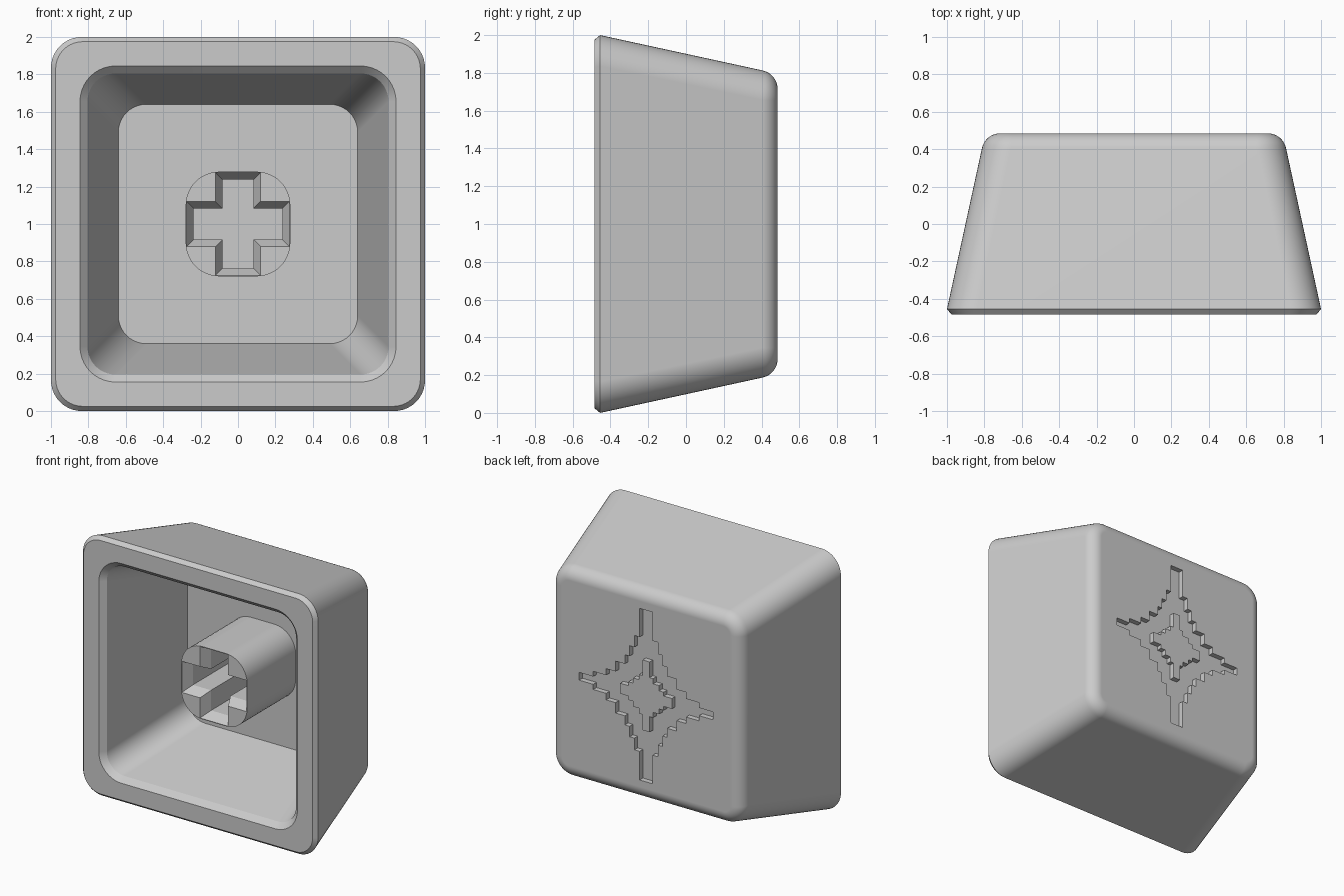
import bpy, bmesh, math

cube = bpy.data.objects.get("Cube")
if cube:
    bpy.data.objects.remove(cube, do_unlink=True)

grey = bpy.data.materials.new("light_grey_plastic")
grey.use_nodes = True
grey.diffuse_color = (0.6, 0.6, 0.6, 1)
grey.node_tree.nodes["Principled BSDF"].inputs["Base Color"].default_value = (0.6, 0.6, 0.6, 1)

MID = 1.0      # height of the cap's axis
BACK = 0.485   # the typing surface


def rounded_square(half, radius, steps=10):
    """Outline of a square with rounded corners."""
    points = []
    for quarter in range(4):
        turn = quarter * math.pi / 2
        cx = math.copysign(half - radius, math.cos(turn + math.pi / 4))
        cz = math.copysign(half - radius, math.sin(turn + math.pi / 4))
        for i in range(steps + 1):
            a = turn + i / steps * math.pi / 2
            points.append((cx + radius * math.cos(a), cz + radius * math.sin(a)))
    return points


def stepped_star(stairs):
    """Four-way symmetric outline from (half width, half height) stairs."""
    quarter, previous = [], 0
    for width, height in stairs:
        if previous:
            quarter.append((previous, height))
        quarter.append((width, height))
        previous = width
    flip = quarter[::-1]
    return (flip + [(-x, z) for x, z in quarter]
            + [(-x, -z) for x, z in flip] + [(x, -z) for x, z in quarter])


def loft(name, rings):
    """Closed solid through (y, outline) rings."""
    bm = bmesh.new()
    loops = [[bm.verts.new((x, y, MID + z)) for x, z in outline] for y, outline in rings]
    for a, b in zip(loops, loops[1:]):
        for i in range(len(a)):
            j = (i + 1) % len(a)
            bm.faces.new((a[i], a[j], b[j], b[i]))
    bm.faces.new(loops[0])
    bm.faces.new(loops[-1])
    bmesh.ops.recalc_face_normals(bm, faces=bm.faces)
    mesh = bpy.data.meshes.new(name)
    bm.to_mesh(mesh)
    bm.free()
    mesh.materials.append(grey)
    obj = bpy.data.objects.new(name, mesh)
    bpy.context.collection.objects.link(obj)
    return obj


def activate(obj):
    bpy.ops.object.select_all(action='DESELECT')
    obj.select_set(True)
    bpy.context.view_layer.objects.active = obj


def cut(obj, cutter):
    activate(obj)
    mod = obj.modifiers.new("cut", 'BOOLEAN')
    mod.operation, mod.solver, mod.object = 'DIFFERENCE', 'EXACT', cutter
    bpy.ops.object.modifier_apply(modifier=mod.name)
    bpy.data.objects.remove(cutter, do_unlink=True)


def smooth(obj):
    activate(obj)
    bpy.ops.object.shade_smooth_by_angle(angle=math.radians(25))
    obj.modifiers.new("even_shading", 'WEIGHTED_NORMAL').keep_sharp = True


# Cap shell: rounded back edge, tapered sides, chamfered rim, hollow inside
FILLET, TAPER = 0.1, math.radians(12.2)
rings = []
for i in range(9):
    a = math.pi / 2 + (TAPER - math.pi / 2) * i / 8
    out = FILLET * math.cos(a)
    rings.append((BACK - FILLET + FILLET * math.sin(a), rounded_square(0.715 + out, 0.06 + out)))
rings += [(y, rounded_square(half, radius)) for y, half, radius in (
    (-0.455, 1.0, 0.165), (-0.485, 0.975, 0.145),
    (-0.485, 0.845, 0.19), (-0.445, 0.805, 0.15), (0.3, 0.64, 0.15))]
shell = loft("cap_shell", rings)

# Engraved stepped star with a flush star island in its middle
star = stepped_star([(0.055, 0.66), (0.1, 0.44), (0.14, 0.35), (0.18, 0.27),
                     (0.26, 0.2), (0.34, 0.12), (0.45, 0.07), (0.57, 0.03)])
cut(shell, loft("star_cutter", [(BACK - 0.04, star), (BACK + 0.05, star)]))
smooth(shell)
island = stepped_star([(0.03, 0.27), (0.06, 0.15), (0.11, 0.11), (0.15, 0.07), (0.22, 0.04)])
loft("star_island", [(BACK - 0.045, island), (BACK, island)])

# Mounting stem with a chamfered cross socket
FRONT = -0.29
outline = rounded_square(0.28, 0.18)
stem = loft("mounting_stem", [(FRONT, outline), (0.31, outline)])


def cross(inset):
    arm, end = 0.12 - inset, 0.275 - inset
    return stepped_star([(arm, end), (end, arm)])


cut(stem, loft("socket_cutter", [(FRONT - 0.05, cross(0)), (FRONT, cross(0)),
                                 (FRONT + 0.08, cross(0.038)), (0.29, cross(0.038))]))
smooth(stem)
